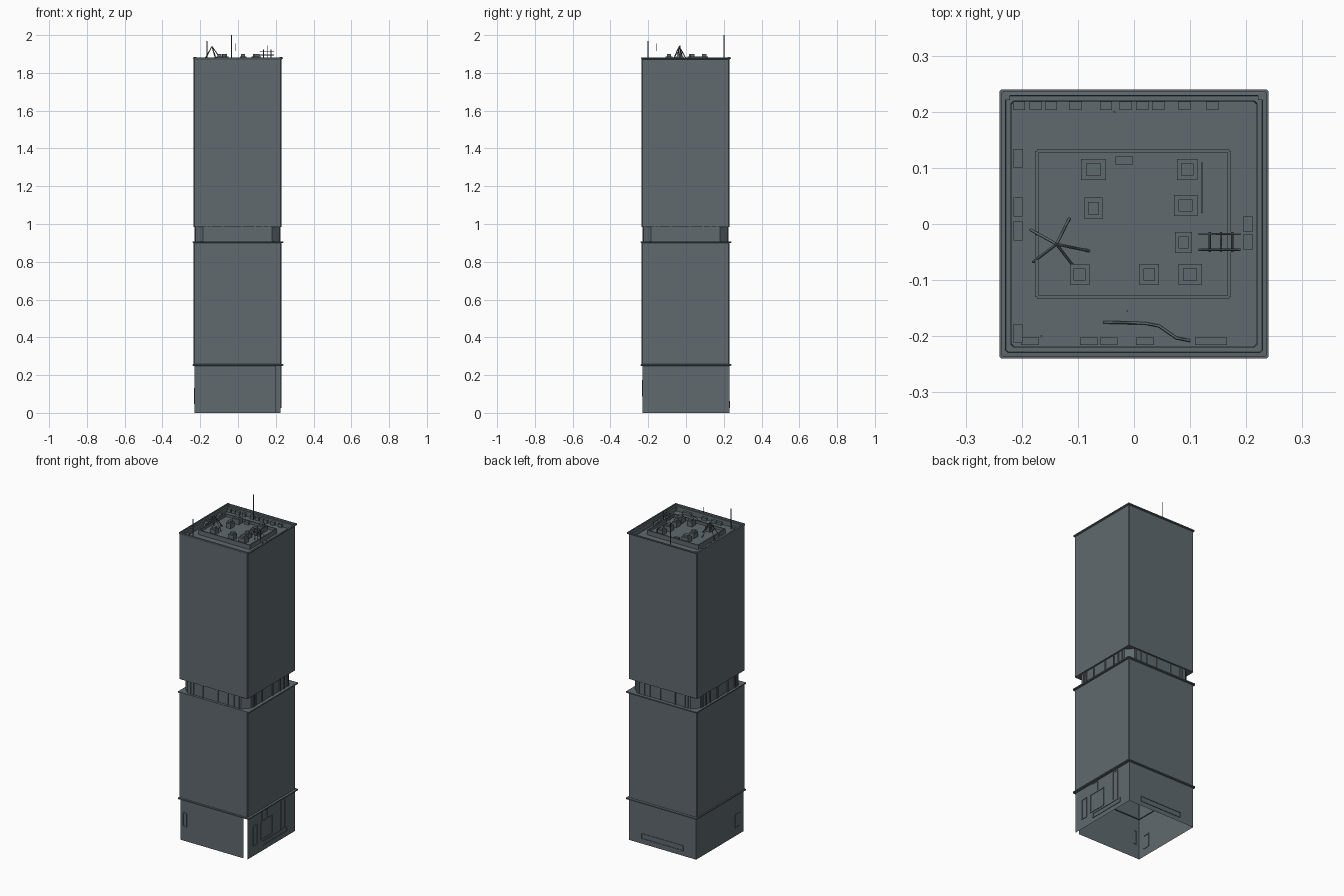
import bpy, bmesh
from mathutils import Vector

old = bpy.data.objects.get("Cube")
if old:
    bpy.data.objects.remove(old, do_unlink=True)

slate = bpy.data.materials.new("slate_grey")
slate.use_nodes = True
colour = (0.115, 0.142, 0.157, 1)
slate.diffuse_color = colour
slate.node_tree.nodes["Principled BSDF"].inputs["Base Color"].default_value = colour

SHIFT = -0.003  # shaft sits slightly off the ledges' centre


def finish(name, bm):
    mesh = bpy.data.meshes.new(name)
    bm.to_mesh(mesh)
    bm.free()
    mesh.materials.append(slate)
    obj = bpy.data.objects.new(name, mesh)
    bpy.context.collection.objects.link(obj)
    return obj


def add_box(bm, centre, size):
    made = bmesh.ops.create_cube(bm, size=1)["verts"]
    for v in made:
        v.co = Vector(centre) + v.co * Vector(size)


def boxes(name, items):
    bm = bmesh.new()
    for centre, size in items:
        add_box(bm, centre, size)
    return finish(name, bm)


def square(half, cut, z, shift):
    """Square outline with cut corners."""
    pts = []
    for sx, sy in ((1, 1), (-1, 1), (-1, -1), (1, -1)):
        a = (sx * half, sy * (half - cut))
        b = (sx * (half - cut), sy * half)
        pts += [a, b] if sx == sy else [b, a]
    return [(x + shift, y + shift, z) for x, y in pts]


def shell(name, rings, cap=False):
    """Loft square rings (half, cut, z, shift) into an open shell."""
    bm = bmesh.new()
    loops = [[bm.verts.new(p) for p in square(*r)] for r in rings]
    for low, high in zip(loops, loops[1:]):
        for i in range(8):
            j = (i + 1) % 8
            bm.faces.new((low[i], low[j], high[j], high[i]))
    if cap:
        bm.faces.new(loops[-1])
    return finish(name, bm)


def rods(name, paths, radius):
    curve = bpy.data.curves.new(name, "CURVE")
    curve.dimensions = "3D"
    curve.bevel_depth = radius
    curve.bevel_resolution = 0
    curve.use_fill_caps = True
    for path in paths:
        s = curve.splines.new("POLY")
        s.points.add(len(path) - 1)
        for p, co in zip(s.points, path):
            p.co = (*co, 1)
    curve.materials.append(slate)
    obj = bpy.data.objects.new(name, curve)
    bpy.context.collection.objects.link(obj)


# Ground storeys: hollow wall strip with a slot beside one front corner
bm = bmesh.new()
W = 0.23
plan = [(0.2, -W), (-W, -W), (-W, W), (W - .004, W), (W - .004, -W)]
low = [bm.verts.new((x, y, 0)) for x, y in plan]
high = [bm.verts.new((x, y, 0.25)) for x, y in plan]
for i in range(4):
    bm.faces.new((low[i + 1], low[i], high[i], high[i + 1]))
finish("base_walls", bm)

# Hollow shafts, ledges and recessed neck
B = 0.232
shell("lower_shaft", [
    (0.229, .003, .248, SHIFT), (0.24, .004, .25, 0), (0.24, .004, .257, 0),
    (B, .004, .259, SHIFT), (B, .004, .9, SHIFT), (0.24, .004, .901, 0),
    (0.24, .004, .908, 0), (0.222, .04, .908, SHIFT)])
shell("neck", [(0.222, .04, .908, SHIFT), (0.222, .04, .985, SHIFT)])
shell("upper_shaft", [
    (0.222, .04, .985, SHIFT), (B, .004, .985, SHIFT), (B, .004, 1.872, SHIFT),
    (0.237, .004, 1.875, 0), (0.237, .004, 1.881, 0), (0.229, .004, 1.882, 0),
    (0.228, .004, 1.874, 0), (0.219, .004, 1.874, 0), (0.218, .004, 1.845, 0)],
    cap=True)

# Slim fins on all sides of the neck
fins = []
for t in (-.165, -.145, -.08, .02, .09, .13, .165):
    for s in (-1, 1):
        side = s * .222 + SHIFT
        fins.append(((t, side, .946), (.008, .01, .077)))
        fins.append(((side, t, .946), (.01, .008, .077)))
boxes("neck_fins", fins)

# Shallow frames on the base walls


def frame(axis, side, u0, u1, z0, z1):
    t, um, zm = .006, (u0 + u1) / 2, (z0 + z1) / 2
    parts = [(um, z0, u1 - u0, t), (um, z1, u1 - u0, t),
             (u0, zm, t, z1 - z0), (u1, zm, t, z1 - z0)]
    out = []
    for u, z, du, dz in parts:
        if axis == "x":
            out.append(((side, u, z), (t, du, dz)))
        else:
            out.append(((u, side, z), (du, t, dz)))
    return out


boxes("base_frames",
      frame("x", .226, -.175, -.135, .06, .18)
      + frame("x", .226, -.1, .01, .07, .18)
      + frame("x", .226, -.09, -.04, .18, .245)
      + frame("x", .226, .09, .13, .06, .24)
      + frame("x", .226, -.08, .15, .03, .055)
      + frame("y", -.23, -.212, -.188, .09, .17)
      + frame("y", .23, -.14, .14, .03, .06)
      + frame("x", -.23, -.19, -.15, .05, .13))

# Raised plant deck with a screen wall round it
X0, X1, Y = -.173, .17, .13
DECK = 1.858
XM = (X0 + X1) / 2
boxes("plant_deck", [((XM, 0, (DECK + 1.845) / 2), (X1 - X0, 2 * Y, DECK - 1.845))])
boxes("plant_screen",
      [((XM, s * Y, 1.86), (X1 - X0, .006, .028)) for s in (-1, 1)]
      + [((x, 0, 1.86), (.006, 2 * Y, .028)) for x in (X0, X1)])

# Cooling units: a body with a smaller fan housing
units = [(-.072, .097, .045), (-.072, .028, .032), (-.097, -.09, .035),
         (.027, -.09, .035), (.1, -.09, .042), (.088, -.033, .03),
         (.092, .033, .042), (.095, .097, .036)]
items = []
for x, y, w in units:
    items.append(((x, y, DECK + .015), (w, .038, .03)))
    items.append(((x, y, DECK + .036), (w * .6, .022, .012)))
items.append(((.121, .065, DECK + .015), (.004, .09, .03)))
items += [((x, .113, DECK + .008), (.016, .014, .016)) for x in (-.025, -.01)]
boxes("cooling_units", items)

# Small service boxes round the roof edge
edge = [((x, .212, 1.855), (.022, .018, .02))
        for x in (-.205, -.175, -.148, -.105, -.05, -.015, .015, .043, .09, .14)]
edge += [((x, -.209, 1.853), (.032, .014, .016))
         for x in (-.185, -.08, -.045, .02, .125, .15)]
edge += [((-.207, y, 1.855), (.016, .034, .02)) for y in (.117, .03, -.012, -.195)]
edge += [((.203, y, 1.855), (.016, .028, .02)) for y in (0, -.032)]
edge += [((s * .227, .227, 1.878), (.012, .012, .012)) for s in (-1, 1)]
boxes("roof_edge_boxes", edge)

# Masts
rods("masts", [[(-.035, .2, 1.845), (-.035, .2, 2)],
               [(-.165, -.2, 1.845), (-.165, -.2, 1.968)]], .0025)
rods("short_mast", [[(-.012, -.155, 1.915), (-.012, -.155, 1.955)]], .0015)

# Splayed mast legs meeting at a peak
peak = (-.138, -.036, 1.94)
feet = [(-.185, -.01), (-.18, -.068), (-.08, -.048), (-.115, .01), (-.108, -.075)]
rods("splayed_mast", [[peak, (x, y, DECK)] for x, y in feet], .0025)

# Aerial rack with crossbars
rods("aerial_rack",
     [[(.115, y, z), (.19, y, z)] for y in (-.018, -.046) for z in (1.895, 1.915)]
     + [[(x, -.032, DECK), (x, -.032, 1.945 - abs(x - .155))] for x in (.135, .155, .175)]
     + [[(x, -.05, 1.905), (x, -.014, 1.905)] for x in (.135, .155, .175)], .002)

# Roof cable
rods("roof_cable", [[(-.055, -.175, 1.848), (.02, -.177, 1.848), (.045, -.182, 1.848),
                     (.075, -.203, 1.848), (.1, -.208, 1.848)]], .0025)
